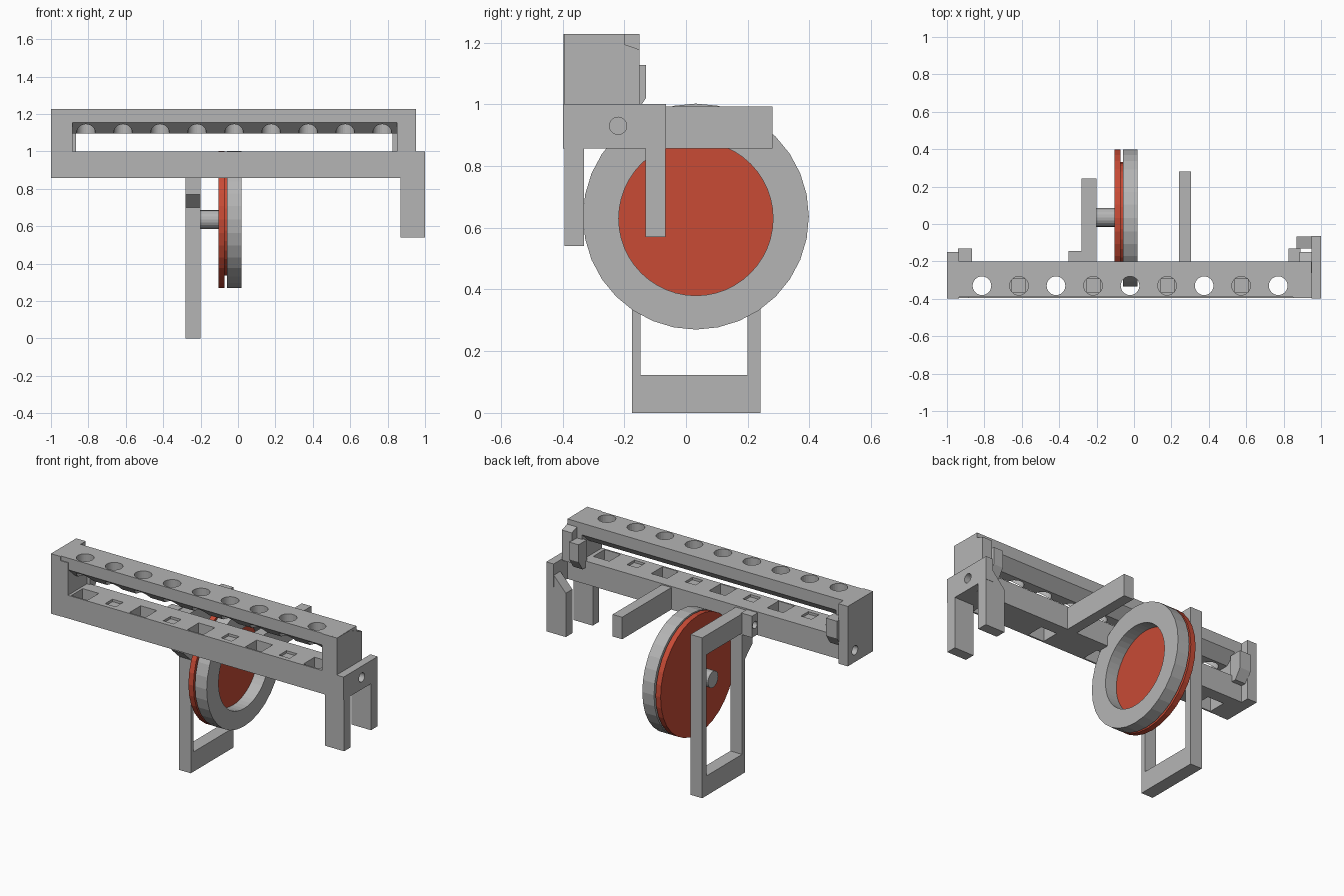
import bpy, bmesh, math

if "Cube" in bpy.data.objects:
    bpy.data.objects.remove(bpy.data.objects["Cube"])

def material(name, rgb):
    m = bpy.data.materials.new(name)
    m.diffuse_color = (*rgb, 1)
    m.use_nodes = True
    m.node_tree.nodes["Principled BSDF"].inputs["Base Color"].default_value = m.diffuse_color
    return m

GREY = material("grey", (0.46, 0.46, 0.46))
RED = material("red", (0.58, 0.07, 0.036))

def finish(name, bm, mat):
    bmesh.ops.recalc_face_normals(bm, faces=bm.faces)
    me = bpy.data.meshes.new(name)
    bm.to_mesh(me)
    bm.free()
    me.materials.append(mat)
    ob = bpy.data.objects.new(name, me)
    bpy.context.collection.objects.link(ob)
    return ob

def prism(name, axis, a, b, profile, mat=GREY):
    """Extrude a profile from a to b: axis x takes (y, z), axis y takes (x, z)."""
    bm = bmesh.new()
    put = (lambda u, v: (a, u, v)) if axis == 'x' else (lambda u, v: (u, a, v))
    face = bm.faces.new([bm.verts.new(put(u, v)) for u, v in profile])
    ext = bmesh.ops.extrude_face_region(bm, geom=[face])
    vs = [e for e in ext['geom'] if isinstance(e, bmesh.types.BMVert)]
    bmesh.ops.translate(bm, verts=vs, vec=(b - a, 0, 0) if axis == 'x' else (0, b - a, 0))
    return finish(name, bm, mat)

def box(name, x0, x1, y0, y1, z0, z1):
    return prism(name, 'x', x0, x1, [(y0, z0), (y1, z0), (y1, z1), (y0, z1)])

def cylinder(name, axis, centre, r, length, n=32, mat=GREY):
    bpy.ops.mesh.primitive_cylinder_add(
        vertices=n, radius=r, depth=length, location=centre,
        rotation=(0, math.pi / 2, 0) if axis == 'x' else (0, 0, 0))
    ob = bpy.context.object
    ob.name = name
    ob.data.materials.append(mat)
    return ob

def cut(ob, cutters):
    """Subtract the cutters, apply the result and delete them."""
    for c in cutters:
        m = ob.modifiers.new("cut", 'BOOLEAN')
        m.operation, m.solver, m.object = 'DIFFERENCE', 'EXACT', c
    deps = bpy.context.evaluated_depsgraph_get()
    deps.update()
    me = bpy.data.meshes.new_from_object(ob.evaluated_get(deps))
    ob.modifiers.clear()
    ob.data = me
    for c in cutters:
        bpy.data.objects.remove(c)

hole_x = [-0.813 + 0.198 * i for i in range(9)]

# Upper rail with a keel-shaped underside and a row of round holes
upper = prism("upper_rail", 'x', -0.95, 0.95, [
    (-0.39, 1.227), (-0.39, 1.155), (-0.325, 1.095), (-0.265, 1.095),
    (-0.2, 1.155), (-0.2, 1.227)])
cut(upper, [cylinder("hole", 'z', (x, -0.33, 1.15), 0.05, 0.4, 24) for x in hole_x])

# Lower rail with square openings, alternating deep and shallow
lower = box("lower_rail", -0.945, 0.955, -0.395, -0.2, 0.857, 1.0)
cutters = []
for i, x in enumerate(hole_x):
    h, z0 = (0.055, 0.7) if i % 2 == 0 else (0.036, 0.985)
    cutters.append(box("hole", x - h, x + h, -0.33 - h, -0.33 + h, z0, 1.2))
cut(lower, cutters)

# End posts
left = box("left_end_post", -1.0, -0.935, -0.397, -0.15, 0.857, 1.227)
cut(left, [cylinder("hole", 'x', (-1, -0.22, 0.93), 0.028, 0.08, 24)])
box("left_inner_post", -0.94, -0.885, -0.395, -0.2, 0.99, 1.2)
prism("right_post", 'x', 0.85, 0.952, [
    (-0.395, 0.99), (-0.2, 0.99), (-0.2, 1.2), (-0.28, 1.225), (-0.395, 1.227)])
prism("right_post_back", 'x', 0.885, 0.952, [
    (-0.3, 0.99), (-0.15, 0.99), (-0.15, 1.177), (-0.28, 1.222), (-0.3, 1.222)])

# Small rear clips at both ends
for name, x0, x1 in (("left_clip", -0.94, -0.865), ("right_clip", 0.825, 0.89)):
    prism(name, 'x', x0, x1, [
        (-0.21, 0.96), (-0.17, 0.96), (-0.13, 1.02), (-0.13, 1.127), (-0.21, 1.127)])

# Right end bracket with two legs
plate = box("end_plate", 0.95, 1.0, -0.398, -0.065, 0.857, 1.0)
cut(plate, [cylinder("hole", 'x', (1, -0.22, 0.93), 0.028, 0.08, 24)])
box("front_leg", 0.868, 1.0, -0.393, -0.33, 0.54, 0.87)
prism("rear_leg", 'y', -0.131, -0.067, [
    (0.868, 0.57), (1.0, 0.57), (1.0, 0.99), (0.95, 0.93), (0.868, 0.84)])

# Rear arm
box("rear_arm", 0.24, 0.305, -0.21, 0.28, 0.857, 0.993)

# Hanging frame: closed loop with a sloped gusset toward the rail
frame = prism("hanging_frame", 'x', -0.28, -0.2, [
    (-0.175, 0), (0.242, 0), (0.242, 0.99), (-0.25, 0.99),
    (-0.25, 0.77), (-0.175, 0.70)])
cut(frame, [box("hole", -0.4, -0.1, -0.147, 0.2, 0.122, 0.87)])
lug = box("frame_lug", -0.35, -0.275, -0.25, -0.145, 0.862, 0.995)
cut(lug, [cylinder("hole", 'x', (-0.35, -0.173, 0.93), 0.022, 0.06, 24)])

# Wheel: axle, red disc, and grey ring
CY, CZ = 0.032, 0.636
cylinder("axle", 'x', (-0.15, CY + 0.003, CZ), 0.05, 0.12, 20)
cylinder("wheel_disc", 'x', (-0.088, CY, CZ), 0.366, 0.034, 32, RED)
cylinder("disc_hub", 'x', (-0.065, CY, CZ), 0.3, 0.016, 32, RED)
ring = cylinder("wheel_ring", 'x', (-0.02, CY, CZ), 0.366, 0.08, 32)
cut(ring, [cylinder("hole", 'x', (-0.02, CY, CZ - 0.006), 0.25, 0.3, 48)])
